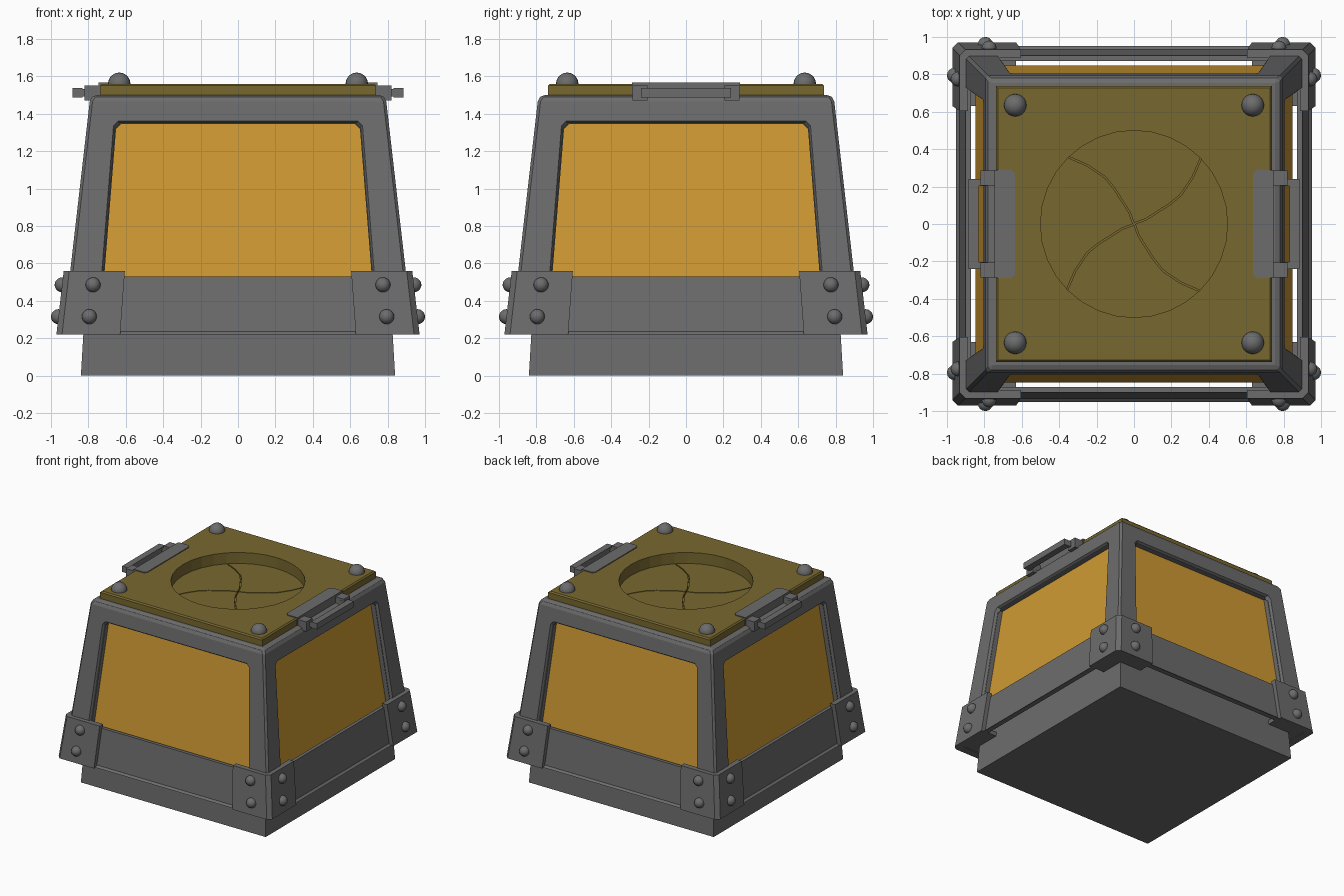
import bpy, bmesh, math
from mathutils import Matrix, Vector

if "Cube" in bpy.data.objects:
    bpy.data.objects.remove(bpy.data.objects["Cube"])


def material(name, rgb):
    m = bpy.data.materials.new(name)
    m.diffuse_color = (*rgb, 1)
    m.use_nodes = True
    m.node_tree.nodes["Principled BSDF"].inputs["Base Color"].default_value = m.diffuse_color
    return m


GREY = material("grey metal", (0.15, 0.15, 0.15))
AMBER = material("amber glass", (0.62, 0.32, 0.032))
OLIVE = material("olive brass", (0.185, 0.137, 0.029))


def finish(bm, name, mat, smooth=False):
    bmesh.ops.remove_doubles(bm, verts=bm.verts[:], dist=1e-5)
    bmesh.ops.recalc_face_normals(bm, faces=bm.faces[:])
    me = bpy.data.meshes.new(name)
    bm.to_mesh(me)
    bm.free()
    me.materials.append(mat)
    for p in me.polygons:
        p.use_smooth = smooth
    ob = bpy.data.objects.new(name, me)
    bpy.context.collection.objects.link(ob)
    return ob


def turn(k):
    return Matrix.Rotation(k * math.pi / 2, 4, 'Z')


def face(bm, pts, m=Matrix()):
    bm.faces.new([bm.verts.new(m @ Vector(p)) for p in pts])


def loft(bm, loops, m=Matrix(), caps=True):
    """Join equal-length closed loops of points."""
    n = len(loops[0])
    for a, b in zip(loops, loops[1:]):
        for i in range(n):
            j = (i + 1) % n
            face(bm, (a[i], a[j], b[j], b[i]), m)
    if caps:
        face(bm, loops[0], m)
        face(bm, loops[-1], m)


def square(s, z):
    return [(-s, -s, z), (s, -s, z), (s, s, z), (-s, s, z)]


def box(bm, x0, x1, y0, y1, z0, z1, m=Matrix()):
    loft(bm, [[(x0, y0, z), (x1, y0, z), (x1, y1, z), (x0, y1, z)] for z in (z0, z1)], m)


def h(z):                       # outer half width of the tapered frame
    return 0.936 - 0.115 * (z - 0.22)


def w(z):                       # half width of the window
    return 0.65 + 0.08 * (1.345 - z)


# Base block and amber glass body
bm = bmesh.new()
loft(bm, [square(0.84, 0), square(0.827, 0.22), square(0.81, 0.5)])
finish(bm, "base_block", GREY)
bm = bmesh.new()
loft(bm, [square(0.847, 0.48), square(0.74, 1.41)])
finish(bm, "amber_glass", AMBER)

# Tapered outer frame with four window openings and a top rim
Z0, Z1, ZB, D = 0.22, 1.48, 1.40, 0.028


def ring(d, ztop, grow):
    P = lambda u, z: (u, -(h(z) - d), z)
    o = [P(s * (h(z) - d), z) for s, z in ((-1, Z0), (1, Z0), (1, ztop), (-1, ztop))]
    zt = 1.345 + grow
    right = [P(w(0.53) + grow, 0.53), P(w(zt - 0.025) + grow, zt - 0.025),
             P(w(zt) + grow - 0.022, zt)]
    left = [(-x, y, z) for x, y, z in reversed(right)]
    return o, [left[2]] + right + left[:2]


bm = bmesh.new()
for k in range(4):
    m = turn(k)
    front, back = ring(0, Z1, 0.015), ring(D, ZB, 0)
    for o, q in (front, back):
        face(bm, (o[0], o[1], q[1], q[0]), m)
        face(bm, (o[1], o[2], q[3], q[2], q[1]), m)
        face(bm, (o[2], o[3], q[4], q[3]), m)
        face(bm, (o[3], o[0], q[0], q[5], q[4]), m)
    (fo, fq), (bo, bq) = front, back
    for i in range(6):
        j = (i + 1) % 6
        face(bm, (fq[i], fq[j], bq[j], bq[i]), m)
    face(bm, (fo[0], fo[1], bo[1], bo[0]), m)
    steps = [(fo[3], fo[2])] + [((-s, -s, z), (s, -s, z)) for s, z in
                                ((0.77, 1.5), (0.6, 1.5), (0.6, ZB))] + [(bo[3], bo[2])]
    for a, b in zip(steps, steps[1:]):
        face(bm, (a[0], a[1], b[1], b[0]), m)
bmesh.ops.remove_doubles(bm, verts=bm.verts[:], dist=1e-5)
corner = lambda v: abs(abs(v.co.x) - abs(v.co.y)) < 1e-4 and abs(v.co.x) > h(v.co.z) - 0.025
bmesh.ops.bevel(bm, geom=[e for e in bm.edges if all(corner(v) for v in e.verts)],
                offset=0.015, segments=1, affect='EDGES')
finish(bm, "outer_frame", GREY)

# Inner posts and lintels that thicken the frame behind each window
bm = bmesh.new()
for k in range(4):
    for s in (-1, 1):
        loft(bm, [[(s * w(z), -(h(z) - 0.02), z), (s * (h(z) - 0.02), -(h(z) - 0.02), z),
                   (s * (h(z) - 0.07), -(h(z) - 0.07), z), (s * w(z), -(h(z) - 0.07), z)]
                  for z in (0.225, 1.39)], turn(k))
    loft(bm, [[(-0.66, -(h(z) - 0.02), z), (0.66, -(h(z) - 0.02), z),
               (0.66, -(h(z) - 0.08), z), (-0.66, -(h(z) - 0.08), z)]
              for z in (1.346, 1.42)], turn(k))
finish(bm, "inner_posts", GREY)


# Corner brackets with a lip underneath
def elbow(H, hi, e, c, z):
    return [(e, -H, z), (H - c, -H, z), (H, c - H, z), (H, -e, z),
            (hi, -e, z), (hi, -hi, z), (e, -hi, z)]


bm = bmesh.new()
for k in range(4):
    loft(bm, [elbow(h(z) + 0.035, h(z) - 0.01, e, 0.03, z)
              for z, e in ((0.22, 0.63), (0.56, 0.605))], turn(k))
    loft(bm, [elbow(0.92, 0.82, 0.63, 0.03, z) for z in (0.225, 0.26)], turn(k))
finish(bm, "corner_brackets", GREY)

# Bracket bolts and lid studs
bm = bmesh.new()
for k in range(4):
    for s in (-1, 1):
        for u, z in ((0.775, 0.485), (0.795, 0.315)):
            at = turn(k) @ Matrix.Translation((s * u, -(h(z) + 0.035), z))
            bmesh.ops.create_uvsphere(bm, u_segments=16, v_segments=10, radius=0.04, matrix=at)
finish(bm, "bracket_bolts", GREY, True)
bm = bmesh.new()
for k in range(4):
    at = turn(k) @ Matrix.Translation((0.635, -0.635, 1.56))
    bmesh.ops.create_uvsphere(bm, u_segments=20, v_segments=12, radius=0.06, matrix=at)
finish(bm, "lid_studs", GREY, True)

# Lid with a round recess
N = 32


def round_loop(r, z, squared=False):
    pts = []
    for i in range(N):
        c, s = math.cos(2 * math.pi * i / N), math.sin(2 * math.pi * i / N)
        f = r / max(abs(c), abs(s)) if squared else r
        pts.append((f * c, f * s, z))
    return pts


bm = bmesh.new()
loft(bm, [round_loop(0.737, 1.47, True), round_loop(0.737, 1.55, True),
          round_loop(0.727, 1.56, True), round_loop(0.5, 1.56),
          round_loop(0.5, 1.46), round_loop(0.737, 1.47, True)], caps=False)
finish(bm, "lid", OLIVE)

# Iris shutter: four curved blades over a floor disc
bm = bmesh.new()
loft(bm, [round_loop(0.52, 1.44), round_loop(0.52, 1.455)])
finish(bm, "recess_floor", OLIVE)
bm = bmesh.new()
line = [Vector(p) for p in ((0, 0), (0.06, 0.022), (0.12, 0.06), (0.19, 0.105),
                            (0.245, 0.15), (0.31, 0.245), (0.36, 0.36))]
arc = [Vector((0.51 * math.cos(a), 0.51 * math.sin(a)))
       for a in (math.radians(45 + 90 * i / 8) for i in range(1, 8))]
far = [Vector((-p.y, p.x)) for p in reversed(line[1:])]
shift = Vector((0.0, 0.006))
outline = [p + shift for p in line + arc + far]
for k in range(4):
    loft(bm, [[(p.x, p.y, z) for p in outline] for z in (1.45, 1.47)], turn(k))
finish(bm, "iris_blades", OLIVE)

# Side handles: clamp plate, two lugs and a U-shaped grip
plates, grips = bmesh.new(), bmesh.new()
for k in (0, 2):
    m = turn(k)
    plan = [(0.745, -0.29), (0.745, 0.29), (0.655, 0.29), (0.635, 0.27),
            (0.635, -0.27), (0.655, -0.29)]
    loft(plates, [[(x, y, z) for x, y in plan] for z in (1.495, 1.567)], m)
    for s in (-1, 1):
        box(plates, 0.735, 0.82, s * 0.245 - 0.04, s * 0.245 + 0.04, 1.47, 1.55, m)
        box(grips, 0.78, 0.84, s * 0.222 - 0.018, s * 0.222 + 0.018, 1.493, 1.532, m)
    box(grips, 0.832, 0.885, -0.24, 0.24, 1.488, 1.537, m)
finish(plates, "handle_plates", GREY)
finish(grips, "handle_grips", GREY)
